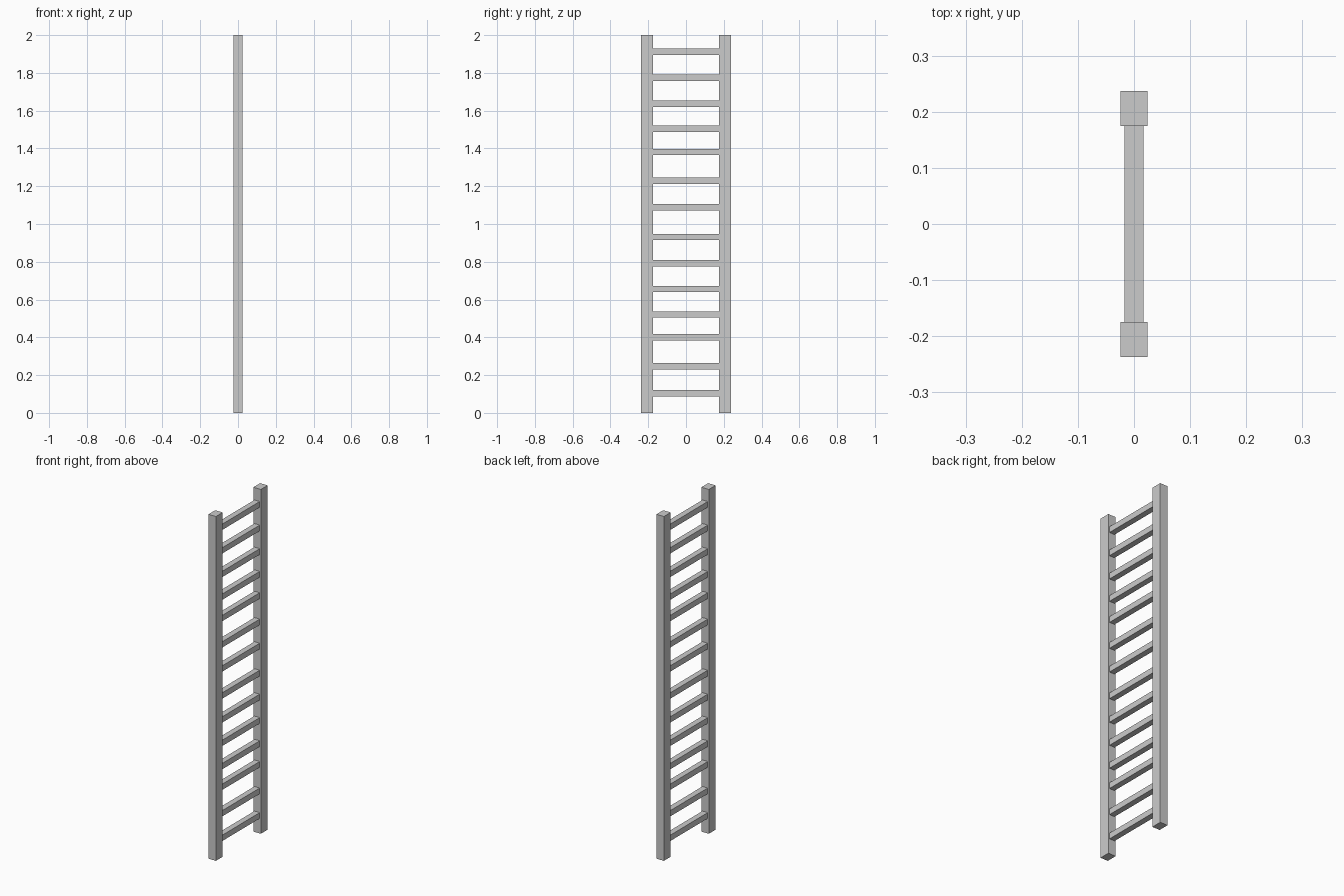
import bpy

if "Cube" in bpy.data.objects:
    bpy.data.objects.remove(bpy.data.objects["Cube"])

RAIL_X, RAIL_Y, HEIGHT = 0.048, 0.062, 2.0
RAIL_CENTRE = 0.206
RUNG = 0.034
RUNG_LENGTH = 2 * RAIL_CENTRE - RAIL_Y


def box(name, size, centre):
    bpy.ops.mesh.primitive_cube_add(size=1, location=centre)
    ob = bpy.context.object
    ob.name = name
    ob.scale = size
    bpy.ops.object.transform_apply(location=False, rotation=False, scale=True)
    return ob


# Two upright side rails
for side, label in ((-1, "front"), (1, "back")):
    box(f"{label}_rail", (RAIL_X, RAIL_Y, HEIGHT), (0, side * RAIL_CENTRE, HEIGHT / 2))

# Hand-spaced rungs between the rails
rung_heights = (0.104, 0.247, 0.401, 0.521, 0.656, 0.792, 0.931,
                1.088, 1.228, 1.381, 1.505, 1.637, 1.774, 1.911)
for i, z in enumerate(rung_heights, 1):
    box(f"rung_{i:02d}", (RUNG, RUNG_LENGTH, RUNG), (0, 0, z))
